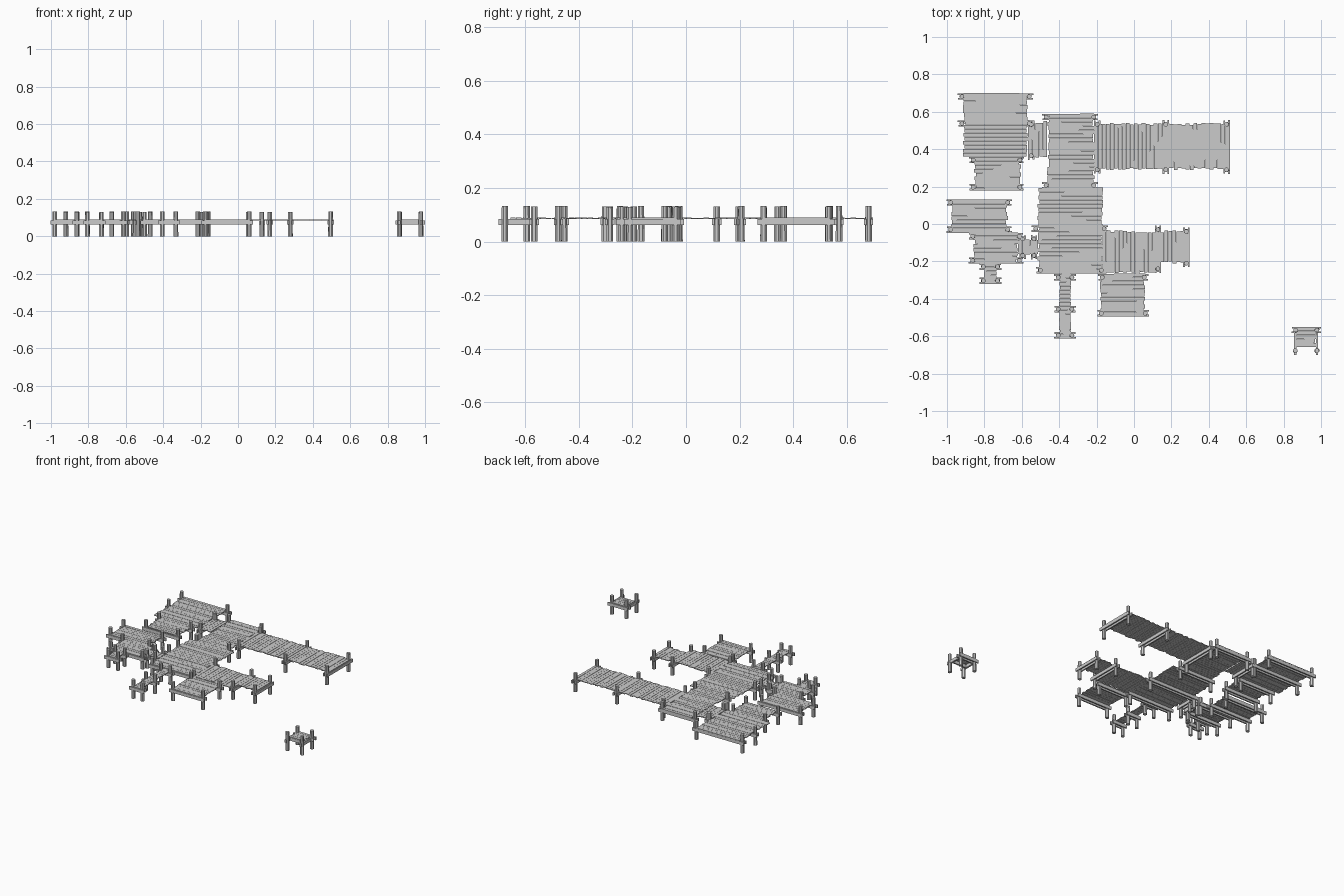
import bpy, bmesh, math, random
from mathutils import Matrix, Vector

if "Cube" in bpy.data.objects:
    bpy.data.objects.remove(bpy.data.objects["Cube"])

random.seed(4)
PITCH = 0.0215          # plank spacing
PLANK_Z = 0.0865        # plank centre height
POST_H = 0.132


def finish(bm, name):
    me = bpy.data.meshes.new(name)
    bm.to_mesh(me)
    bm.free()
    ob = bpy.data.objects.new(name, me)
    bpy.context.collection.objects.link(ob)
    return ob


def box(bm, c, size, rot=0.0):
    m = (Matrix.Translation(Vector(c)) @ Matrix.Rotation(rot, 4, 'Z')
         @ Matrix.Diagonal((*size, 1)))
    bmesh.ops.create_cube(bm, size=1, matrix=m)


# Planked surface: boards run along `axis`, with uneven ends
def planks(name, x0, x1, y0, y1, axis):
    bm = bmesh.new()
    a0, a1, b0, b1 = (x0, x1, y0, y1) if axis == 'x' else (y0, y1, x0, x1)
    n = max(2, round((b1 - b0) / PITCH))
    step = (b1 - b0) / n
    jit = min(0.006, 0.05 * (a1 - a0))
    for i in range(n):
        lo = a0 + random.uniform(-jit, jit)
        hi = a1 + random.uniform(-jit, jit)
        b = b0 + (i + 0.5) * step
        ang = random.uniform(-1, 1) * 0.0015 / (hi - lo)
        mid, ln, w = (lo + hi) / 2, hi - lo, step * 0.93
        z = PLANK_Z + random.uniform(-0.0006, 0.0006)
        if axis == 'x':
            box(bm, (mid, b, z), (ln, w, 0.005), ang)
        else:
            box(bm, (b, mid, z), (w, ln, 0.005), ang)
    finish(bm, name)


# Trestle: two octagonal posts clamped between a pair of cross beams
def trestle(name, axis, p, a, b, over=0.022):
    bm = bmesh.new()
    for q in (a, b):
        x, y = (q, p) if axis == 'x' else (p, q)
        h = POST_H + random.uniform(-0.003, 0.001)
        m = (Matrix.Translation((x, y, h / 2))
             @ Matrix.Rotation(math.pi / 8 + random.uniform(-.1, .1), 4, 'Z'))
        bmesh.ops.create_cone(bm, cap_ends=True, segments=8, radius1=0.0135,
                              radius2=0.0125, depth=h, matrix=m)
    finish(bm, name + "_posts")
    bm = bmesh.new()
    for s in (-1, 1):
        ln = b - a + 2 * over + random.uniform(-0.006, 0.002)
        q = p + s * 0.0125
        if axis == 'x':
            box(bm, ((a + b) / 2, q, 0.0725), (ln, 0.009, 0.022))
        else:
            box(bm, (q, (a + b) / 2, 0.0725), (0.009, ln, 0.022))
    finish(bm, name + "_beams")


decks = {
    "back_left_platform": (-.91, -.57, .36, .70, 'x'),
    "back_left_step": (-.85, -.61, .19, .36, 'x'),
    "back_link": (-.568, -.465, .36, .545, 'y'),
    "back_walkway": (-.46, -.215, .195, .59, 'x'),
    "long_pier": (-.215, .51, .295, .535, 'y'),
    "main_platform": (-.51, -.17, -.26, .195, 'x'),
    "right_platform": (-.17, .14, -.26, -.04, 'y'),
    "right_pier_end": (.14, .292, -.205, -.04, 'y'),
    "front_platform": (-.175, .055, -.493, -.265, 'x'),
    "front_walkway": (-.398, -.338, -.61, -.265, 'x'),
    "left_platform": (-.975, -.68, -.045, .13, 'x'),
    "left_lower_platform": (-.855, -.625, -.21, -.045, 'x'),
    "left_stub": (-.80, -.735, -.318, -.21, 'x'),
    "left_link": (-.622, -.513, -.16, -.085, 'y'),
    "detached_platform": (.86, .972, -.657, -.553, 'x'),
}
for name, d in decks.items():
    planks(name + "_planks", *d)

trestles = [
    ("back_left_a", 'x', .682, -.92, -.56), ("back_left_b", 'x', .537, -.92, -.56),
    ("back_left_c", 'x', .342, -.86, -.61), ("back_left_d", 'x', .197, -.86, -.61),
    ("back_link", 'y', -.55, .365, .532),
    ("back_walk_a", 'x', .572, -.47, -.215), ("back_walk_b", 'x', .207, -.47, -.215),
    ("pier_a", 'y', -.197, .29, .533), ("pier_b", 'y', .17, .29, .533),
    ("pier_c", 'y', .495, .29, .533),
    ("main_b", 'x', -.025, -.525, -.16), ("main_c", 'x', -.247, -.50, -.175),
    ("right_a", 'y', .128, -.24, -.03), ("right_b", 'y', .28, -.21, -.04),
    ("front_a", 'x', -.285, -.17, .055), ("front_b", 'x', -.477, -.175, .06),
    ("front_walk_a", 'x', -.285, -.405, -.332),
    ("front_walk_b", 'x', -.455, -.405, -.332),
    ("front_walk_c", 'x', -.595, -.405, -.332),
    ("left_a", 'x', .115, -.98, -.675), ("left_b", 'x', -.03, -.98, -.675),
    ("left_c", 'x', -.065, -.862, -.613), ("left_d", 'x', -.195, -.862, -.613),
    ("left_stub_a", 'x', -.228, -.805, -.73), ("left_stub_b", 'x', -.303, -.805, -.73),
    ("left_link_a", 'y', -.595, -.168, -.08), ("left_link_b", 'y', -.535, -.168, -.08),
    ("detached_a", 'x', -.567, .865, .978),
]
for t in trestles:
    trestle(*t)

# Detached platform: rear pair carries x beams, the sides carry y beams
bm = bmesh.new()
for x in (.862, .978):
    m = Matrix.Translation((x, -.677, POST_H / 2)) @ Matrix.Rotation(math.pi / 8, 4, 'Z')
    bmesh.ops.create_cone(bm, cap_ends=True, segments=8, radius1=0.0135,
                          radius2=0.0125, depth=POST_H, matrix=m)
finish(bm, "detached_front_posts")
bm = bmesh.new()
for x in (.862, .978):
    box(bm, (x, -.625, .0725), (.012, .15, .022))
box(bm, (.92, -.652, .0725), (.11, .010, .022))
finish(bm, "detached_side_beams")
